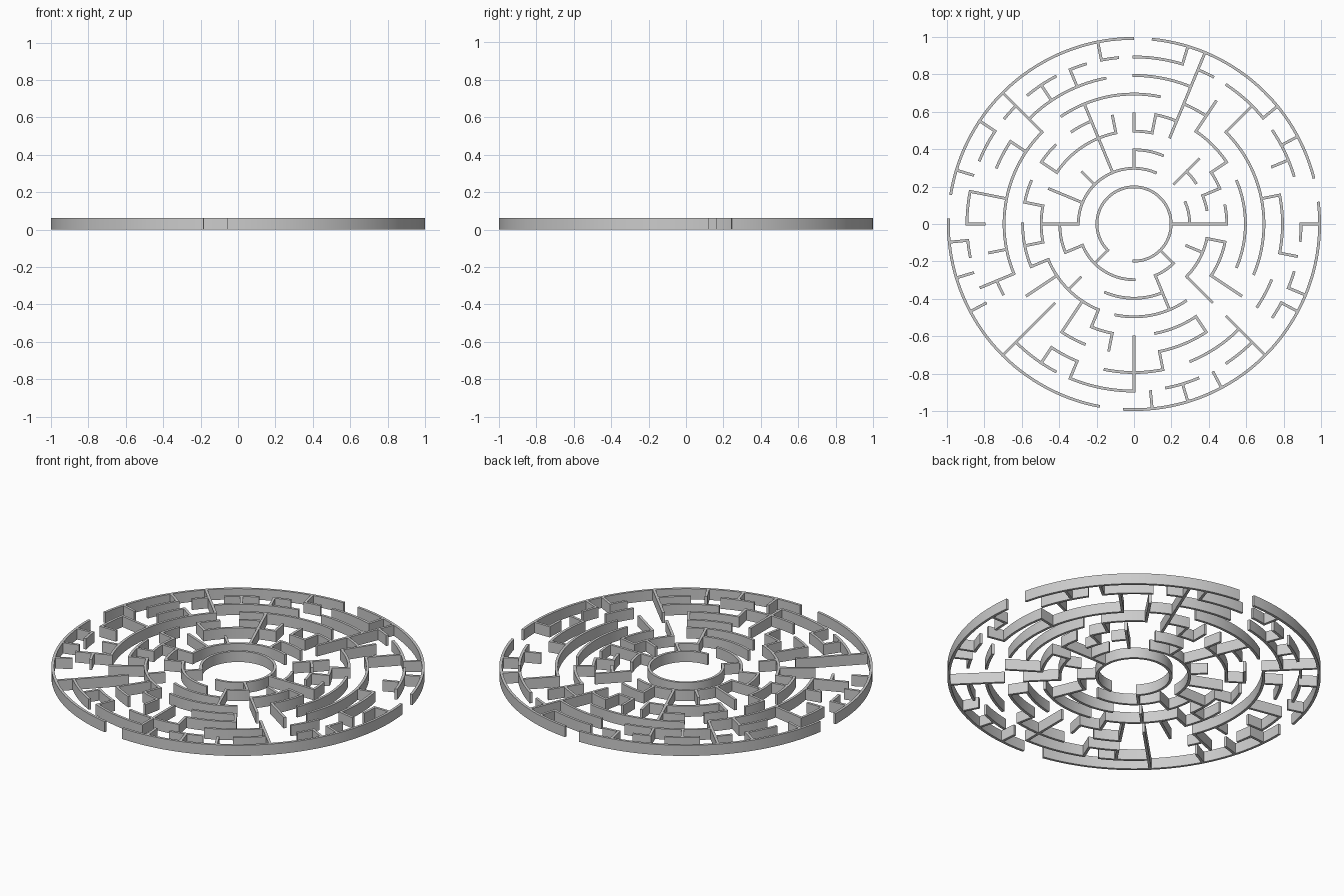
import bpy, bmesh, math

if "Cube" in bpy.data.objects:
    bpy.data.objects.remove(bpy.data.objects["Cube"])

S = 0.09925          # ring spacing
T = 0.015            # wall thickness
H = 0.063            # wall height
U = 2 * math.pi / 64 # angular grid step


def wall(bm, points):
    """Extrude a wall from (inner xy, outer xy) pairs along its length."""
    rows = []
    for a, b in points:
        rows.append([bm.verts.new((x, y, z)) for (x, y), z in ((a, 0), (b, 0), (b, H), (a, H))])
    for p, q in zip(rows, rows[1:]):
        for i in range(4):
            j = (i + 1) % 4
            bm.faces.new((p[i], p[j], q[j], q[i]))
    bm.faces.new(rows[0])
    bm.faces.new(rows[-1][::-1])


def arc(bm, ring, a0, a1, ends=T / 2):
    r = ring * S
    t0, t1 = a0 * U - ends / r, a1 * U + ends / r
    n = max(3, math.ceil((t1 - t0) / math.radians(2.5)))
    pts = []
    for i in range(n + 1):
        t = t0 + (t1 - t0) * i / n
        c, s = math.cos(t), math.sin(t)
        pts.append((((r - T / 2) * c, (r - T / 2) * s), ((r + T / 2) * c, (r + T / 2) * s)))
    wall(bm, pts)


def spoke(bm, angle, r0, r1):
    c, s = math.cos(angle * U), math.sin(angle * U)
    h = T / 2
    wall(bm, [((r * S * c + h * s, r * S * s - h * c), (r * S * c - h * s, r * S * s + h * c))
              for r in (r0, r1)])


def finish(bm, name):
    bmesh.ops.recalc_face_normals(bm, faces=bm.faces)
    me = bpy.data.meshes.new(name)
    bm.to_mesh(me)
    bm.free()
    ob = bpy.data.objects.new(name, me)
    bpy.context.collection.objects.link(ob)
    bpy.ops.object.select_all(action='DESELECT')
    ob.select_set(True)
    bpy.context.view_layer.objects.active = ob
    bpy.ops.object.shade_smooth_by_angle(angle=math.radians(30))


def ring_walls(ring, arcs, spokes):
    """Curved walls on one ring plus the spokes that start on it: (angle, end ring)."""
    bm = bmesh.new()
    for a0, a1 in arcs:
        arc(bm, ring, a0, a1)
    finish(bm, f"ring_{ring}_walls")
    bm = bmesh.new()
    for a, r1 in spokes:
        spoke(bm, a, ring, r1)
    finish(bm, f"ring_{ring}_spokes")


# Inner rings
ring_walls(2, [(-16, 40)], [(0, 5), (40, 3), (56, 3)])
ring_walls(3, [(12, 32), (36, 48), (52, 56), (0, 4)],
           [(8, 5), (16, 4), (20, 7), (24, 4), (28, 5), (32, 5), (36, 4), (52, 5), (-4, 4)])
ring_walls(4, [(12, 16), (32, 36), (44, 52), (-8, -2), (6, 8), (2, 4)],
           [(4, 5), (-2, 5), (-8, 6), (40, 5)])

# Middle rings
ring_walls(5, [(18, 26), (14, 16), (4, 6), (0, 2), (-6, -2), (30, 34), (36, 44), (46, 54)],
           [(16, 6), (14, 6), (12, 10), (6, 6), (-6, 7), (18, 6), (26, 6), (30, 6),
            (34, 6), (36, 6), (38, 7), (42, 7), (44, 6)])
ring_walls(6, [(12, 14), (6, 10), (-4, 4), (20, 22), (24, 26), (28, 30), (32, 36),
               (44, 46), (50, 54)],
           [(10, 8), (40, 10), (48, 9), (46, 7), (54, 7)])
ring_walls(7, [(14, 22), (10, 12), (-4, 8), (24, 36), (42, 44), (50, 54)],
           [(8, 9), (2, 8), (24, 10), (26, 8), (30, 9), (34, 8), (36, 9), (50, 8), (56, 10)])

# Outer rings
ring_walls(8, [(12, 16), (18, 24), (26, 28), (36, 37), (42, 44), (46, 50), (52, 56),
               (-6, -4), (-2, 2)],
           [(4, 9), (-2, 9), (22, 9), (20, 9), (32, 9), (42, 9), (44, 9)])
ring_walls(9, [(17, 18), (13, 16), (11, 12), (7, 10), (3, 6), (-1, 0), (-4, -3), (-6, -5),
               (54, 56), (50, 52), (44, 48), (40, 43), (33, 34), (30, 32), (26, 28),
               (24, 25), (21, 23), (19, 20)],
           [(a, 10) for a in (18, 13, 7, 5, 0, -4, -5, 26, 29, 33, 35, 37, 53, 51, 49)])

# Outer boundary with four entrances (degrees)
bm = bmesh.new()
for d0, d1 in ((14.2, 84.5), (90, 171), (178.3, 259.4), (266.6, 366.9)):
    arc(bm, 10, math.radians(d0) / U, math.radians(d1) / U, 0)
finish(bm, "outer_boundary")
